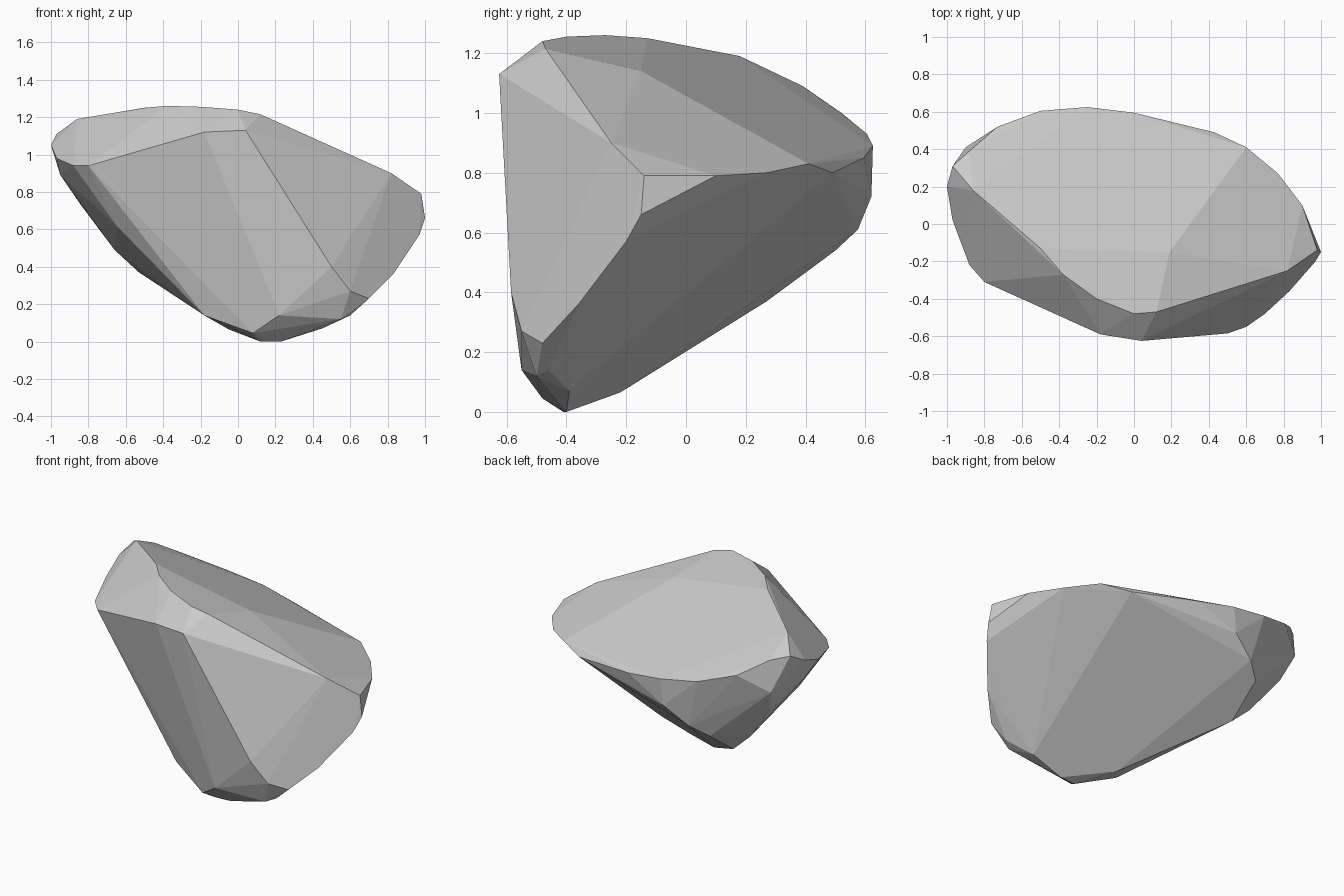
import bpy, bmesh

# Outlines of the main facets of a chipped, convex boulder
top_edge = [(-.86, .18, 1.19), (-.5, -.13, 1.25), (-.38, -.27, 1.26), (-.2, -.4, 1.255),
            (0, -.48, 1.24), (.12, -.47, 1.215), (.19, -.15, 1.14)]
back_rim = [(-1, .2, 1.05), (-.97, .31, 1.11), (-.88, .39, 1.09), (-.9, .41, .89),
            (-.73, .52, 1.0), (-.5, .605, .93), (-.25, .625, .89), (0, .595, .85),
            (.43, .49, .8), (.6, .41, .83), (.77, .27, .8), (.9, .1, .79)]
right_tip = [(.82, -.25, .9), (.98, -.14, .79), (1, -.15, .66), (.97, -.2, .57),
             (.83, -.36, .36), (.7, -.48, .23)]
front_rim = [(-.97, .02, .98), (-.88, -.22, .94), (-.8, -.31, .94), (-.18, -.59, 1.12),
             (.04, -.625, 1.13), (.5, -.585, .4), (.6, -.55, .27)]
foot = [(.6, -.46, .14), (.55, -.5, .12), (.45, -.39, .07), (.23, -.4, 0), (.12, -.41, 0),
        (.08, -.48, .045), (.22, -.55, .14), (-.05, -.22, .065), (-.18, -.38, .14)]
lower_left = [(-.36, -.34, .36), (-.65, -.24, .62), (-.53, .27, .37), (-.66, .28, .49),
              (-.52, .5, .54), (-.42, .575, .61), (-.27, .62, .72), (-.84, .34, .73),
              (-.95, .15, .89)]

# The stone body is the hull stretched around those outlines
bm = bmesh.new()
for p in top_edge + back_rim + right_tip + front_rim + foot + lower_left:
    bm.verts.new(p)
bmesh.ops.convex_hull(bm, input=bm.verts)
loose = [v for v in bm.verts if not v.link_faces]
bmesh.ops.delete(bm, geom=loose, context='VERTS')
# Merge nearly coplanar triangles into broad flat facets
bmesh.ops.dissolve_limit(bm, angle_limit=.05, verts=bm.verts, edges=bm.edges)
bmesh.ops.recalc_face_normals(bm, faces=bm.faces)

mesh = bpy.data.meshes.new("boulder")
bm.to_mesh(mesh)
bm.free()
boulder = bpy.data.objects.new("boulder", mesh)
bpy.context.collection.objects.link(boulder)
